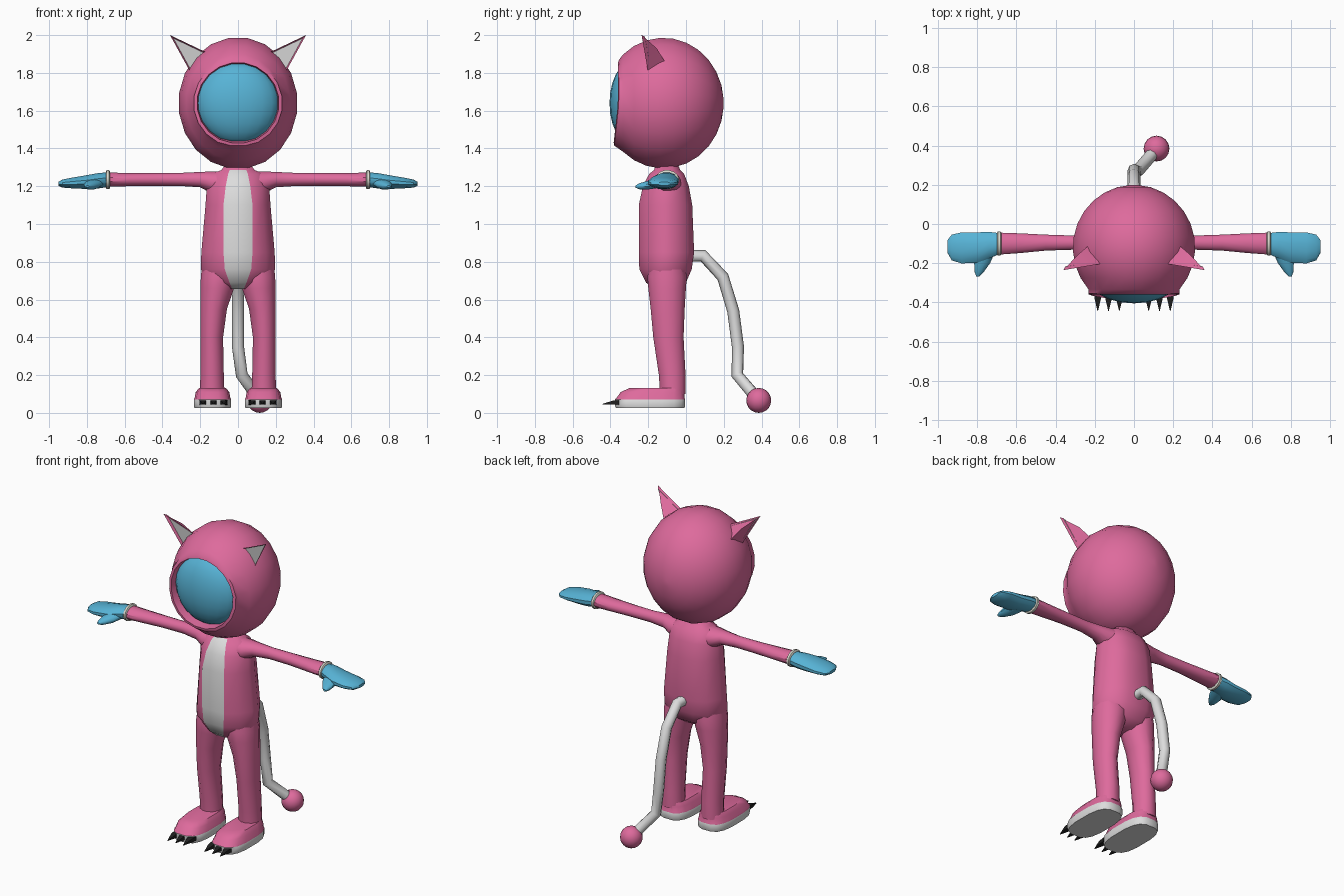
import bpy, bmesh, math
from mathutils import Vector

if "Cube" in bpy.data.objects:
    bpy.data.objects.remove(bpy.data.objects["Cube"])


def material(name, r, g, b):
    m = bpy.data.materials.new(name)
    m.diffuse_color = (r, g, b, 1)
    m.use_nodes = True
    m.node_tree.nodes["Principled BSDF"].inputs["Base Color"].default_value = m.diffuse_color
    return m


PINK = material("pink", 0.73, 0.145, 0.335)
BLUE = material("blue", 0.095, 0.45, 0.67)
WHITE = material("white", 0.72, 0.72, 0.72)
CREAM = material("cream", 0.70, 0.70, 0.62)
BLACK = material("black", 0.015, 0.015, 0.015)


def finish(name, bm, mats, mirror=False, angle=40, rule=None):
    bmesh.ops.recalc_face_normals(bm, faces=bm.faces)
    for f in bm.faces:
        f.smooth = True
        if rule:
            f.material_index = rule(f.calc_center_median())
    me = bpy.data.meshes.new(name)
    bm.to_mesh(me)
    bm.free()
    for m in mats:
        me.materials.append(m)
    me.set_sharp_from_angle(angle=math.radians(angle))
    ob = bpy.data.objects.new(name, me)
    bpy.context.collection.objects.link(ob)
    if mirror:
        ob.modifiers.new("mirror", 'MIRROR').use_mirror_merge = False
    return ob


def loft(name, rings, mats, **kw):
    """Skin closed rings of equal point count and cap both ends."""
    bm = bmesh.new()
    vs = [[bm.verts.new(p) for p in r] for r in rings]
    n = len(vs[0])
    for a, b in zip(vs, vs[1:]):
        for i in range(n):
            j = (i + 1) % n
            bm.faces.new((a[i], a[j], b[j], b[i]))
    bm.faces.new(vs[0])
    bm.faces.new(vs[-1])
    return finish(name, bm, mats, **kw)


def ring(axis, pos, cu, cv, ru, rv, n=12, e=2.0):
    """Superellipse ring across the given axis."""
    pts = []
    for i in range(n):
        a = 2 * math.pi * (i + 0.5) / n
        c, s = math.cos(a), math.sin(a)
        u = cu + ru * math.copysign(abs(c) ** (2 / e), c)
        v = cv + rv * math.copysign(abs(s) ** (2 / e), s)
        pts.append({'x': (pos, u, v), 'y': (u, pos, v), 'z': (u, v, pos)}[axis])
    return pts


def ellipsoid(name, center, radii, mat, seg=20, rows=12):
    bm = bmesh.new()
    bmesh.ops.create_uvsphere(bm, u_segments=seg, v_segments=rows, radius=1)
    for v in bm.verts:
        v.co = Vector([c + r * k for c, r, k in zip(center, radii, v.co)])
    return finish(name, bm, [mat])


# Hood: lathe around y, opening with a rim and a shallow cavity
HZ = 1.64
hood = []
for k in range(11):
    a = math.radians(3 + k * 12.9)
    hood.append((-0.12 + 0.32 * math.cos(a), 0.316 * math.sin(a), 0.35 * math.sin(a)))
hood += [(-0.355, 0.236, 0.232), (-0.36, 0.218, 0.215), (-0.29, 0.208, 0.205)]
rings = []
for k, (y, rx, rz) in enumerate(hood):
    pts = []
    for x, _, z in ring('y', y, 0, HZ, rx, rz, 20):
        # lower lip is flattened and pushed forward
        if k >= 11:
            z = max(z, 1.415 + 0.015 * (k - 11))
        yy = y - 0.025 * max(0, (HZ - z) / 0.23) if k in (11, 12) else y
        pts.append((x, yy, z))
    rings.append(pts)
loft("hood", rings, [PINK], angle=42)

# Face dome inside the opening
ellipsoid("face", (0, -0.29, HZ), (0.222, 0.115, 0.217), BLUE)

# Ears: curved three-sided horns with a recessed light front
bm = bmesh.new()
tip, a, b, c, m = [bm.verts.new(p) for p in (
    (0.36, -0.235, 2.0), (0.15, -0.2, 1.90), (0.25, -0.2, 1.80),
    (0.22, -0.10, 1.84), (0.285, -0.155, 1.93))]
front = bm.faces.new((tip, a, b))
for tri in ((tip, m, a), (a, m, c), (tip, b, m), (b, c, m), (a, c, b)):
    bm.faces.new(tri)
bmesh.ops.recalc_face_normals(bm, faces=bm.faces)
bmesh.ops.inset_individual(bm, faces=[front], thickness=0.014, depth=-0.015)
front.material_index = 1
finish("ears", bm, [PINK, WHITE], mirror=True, angle=30)

# Torso with a light belly stripe on the front faces
rings = []
for z, hw, yf, yb, s in (
        (0.655, 0.06, -0.17, -0.05, 0.03), (0.69, 0.15, -0.212, 0.0, 0.045),
        (0.76, 0.197, -0.247, 0.03, 0.07), (0.85, 0.194, -0.25, 0.043, 0.077),
        (1.10, 0.172, -0.25, 0.033, 0.077), (1.20, 0.165, -0.228, 0.015, 0.065),
        (1.265, 0.14, -0.195, -0.01, 0.052), (1.285, 0.09, -0.17, -0.03, 0.045),
        (1.33, 0.05, -0.15, -0.05, 0.03)):
    mid = (yf + yb) / 2
    half = [(s, yf), (hw * 0.76, yf + (mid - yf) * 0.36), (hw, mid - 0.03),
            (hw, mid + 0.03), (hw * 0.78, yb - (yb - mid) * 0.25), (hw * 0.35, yb)]
    rings.append([(x, y, z) for x, y in half] + [(-x, y, z) for x, y in reversed(half)])
loft("torso", rings, [PINK, WHITE], angle=50,
     rule=lambda p: int(abs(p.x) < 0.01 and p.y < -0.15 and 0.66 < p.z < 1.3))

# Legs
loft("legs", [ring('z', *r) for r in (
    (0.10, 0.137, -0.070, 0.068, 0.070), (0.20, 0.137, -0.073, 0.064, 0.073),
    (0.40, 0.139, -0.093, 0.062, 0.083), (0.55, 0.129, -0.097, 0.073, 0.093),
    (0.66, 0.110, -0.100, 0.092, 0.103), (0.72, 0.103, -0.100, 0.097, 0.108),
    (0.82, 0.098, -0.100, 0.092, 0.090))], [PINK], mirror=True)

# Feet with light soles
loft("feet", [ring('z', z, 0.135, cy, rx, ry, 16, 3) for z, cy, rx, ry in (
    (0.025, -0.19, 0.097, 0.183), (0.035, -0.19, 0.10, 0.188),
    (0.072, -0.19, 0.10, 0.188), (0.078, -0.188, 0.096, 0.183),
    (0.11, -0.178, 0.090, 0.170), (0.132, -0.155, 0.072, 0.145))],
    [PINK, WHITE], mirror=True, rule=lambda p: int(p.z < 0.073))

# Claws: three flat spikes per foot
for i, x in enumerate((0.075, 0.13, 0.185)):
    loft("claw_%d" % (i + 1), [ring('y', y, x, z, rx, rz, 4, 2) for y, z, rx, rz in (
        (-0.34, 0.055, 0.028, 0.018), (-0.385, 0.055, 0.022, 0.015),
        (-0.443, 0.046, 0.002, 0.002))], [BLACK], mirror=True, angle=30)

# Arms, flared at the shoulder and the wrist
loft("arms", [ring('x', *r) for r in (
    (0.05, -0.10, 1.215, 0.085, 0.068), (0.14, -0.10, 1.22, 0.075, 0.06),
    (0.20, -0.098, 1.235, 0.050, 0.042), (0.30, -0.095, 1.236, 0.037, 0.036),
    (0.45, -0.095, 1.236, 0.042, 0.035), (0.58, -0.098, 1.235, 0.052, 0.036),
    (0.69, -0.10, 1.235, 0.058, 0.039))], [PINK], mirror=True)

# Cuffs
loft("cuffs", [ring('x', x, -0.10, 1.235, r + 0.012, r, 16) for x, r in (
    (0.677, 0.044), (0.682, 0.051), (0.695, 0.051), (0.70, 0.044))],
    [CREAM], mirror=True)

# Mittens and thumbs
loft("mittens", [ring('x', *r) for r in (
    (0.685, -0.10, 1.235, 0.055, 0.040), (0.74, -0.108, 1.229, 0.070, 0.042),
    (0.80, -0.120, 1.222, 0.080, 0.038), (0.88, -0.122, 1.217, 0.082, 0.029),
    (0.93, -0.120, 1.214, 0.068, 0.022), (0.951, -0.115, 1.213, 0.035, 0.010))],
    [BLUE], mirror=True)
loft("thumbs", [ring('y', *r) for r in (
    (-0.12, 0.755, 1.224, 0.058, 0.030), (-0.20, 0.775, 1.206, 0.042, 0.024),
    (-0.245, 0.79, 1.20, 0.024, 0.017), (-0.268, 0.797, 1.198, 0.008, 0.006))],
    [BLUE], mirror=True)

# Tail tube and its round tuft
cu = bpy.data.curves.new("tail", 'CURVE')
cu.dimensions = '3D'
cu.bevel_depth = 0.032
cu.bevel_resolution = 2
cu.use_fill_caps = True
path = [(0, 0, 0.83), (0, 0.09, 0.832), (0, 0.195, 0.72), (0, 0.25, 0.54),
        (0, 0.275, 0.35), (0.02, 0.272, 0.20), (0.10, 0.365, 0.09)]
sp = cu.splines.new('POLY')
sp.points.add(len(path) - 1)
for p, co in zip(sp.points, path):
    p.co = (*co, 1)
cu.materials.append(WHITE)
bpy.context.collection.objects.link(bpy.data.objects.new("tail", cu))
ellipsoid("tail_ball", (0.115, 0.385, 0.066), (0.066, 0.066, 0.066), PINK, 16, 10)
